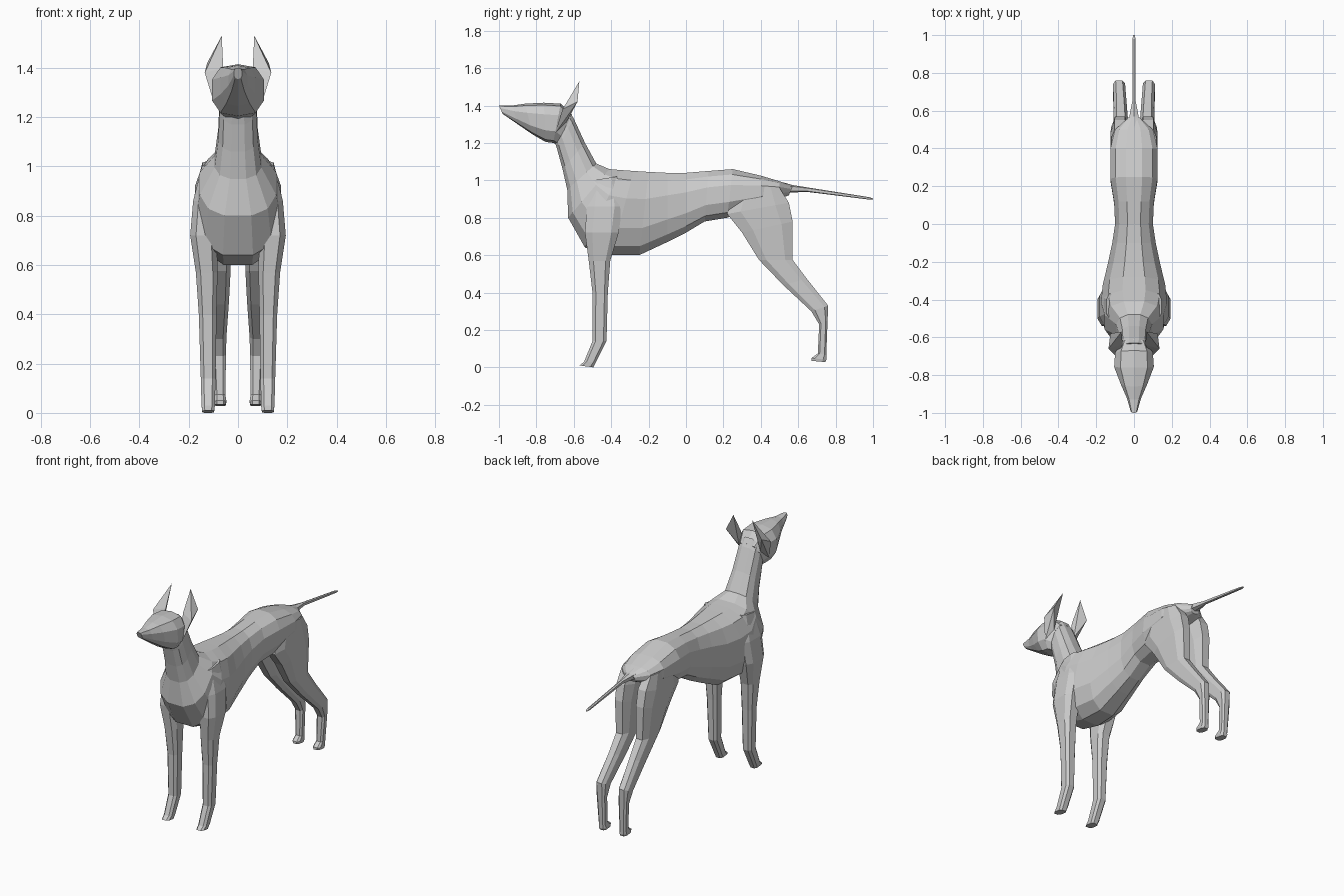
import bpy, bmesh
from math import sin, cos, tau, copysign

cube = bpy.data.objects.get("Cube")
if cube:
    bpy.data.objects.remove(cube)

coat = bpy.data.materials.new("grey coat")
coat.use_nodes = True
grey = (.6, .6, .6, 1)
coat.diffuse_color = grey
coat.node_tree.nodes["Principled BSDF"].inputs["Base Color"].default_value = grey


def finish(name, bm, mirrored):
    bmesh.ops.recalc_face_normals(bm, faces=bm.faces[:])
    mesh = bpy.data.meshes.new(name)
    bm.to_mesh(mesh)
    bm.free()
    mesh.materials.append(coat)
    obj = bpy.data.objects.new(name, mesh)
    bpy.context.collection.objects.link(obj)
    if mirrored:
        obj.modifiers.new("Mirror", "MIRROR").use_mirror_merge = False
    return obj


def squash(value, power):
    return copysign(abs(value) ** power, value)


def loft(name, stations, sides, power=.8, mirrored=False):
    """Skin rings; each spans two (y, z) points with a half width and centre x."""
    bm = bmesh.new()
    rings = []
    for (ya, za), (yb, zb), half, *centre in stations:
        x = centre[0] if centre else 0
        ring = []
        for i in range(sides):
            angle = tau * (i + .5) / sides
            # stretch so the flat ends of the ring reach both given points
            t = squash(sin(angle), power) / squash(cos(tau / sides / 2), power)
            s = squash(cos(angle), power) / squash(cos(tau / sides / 2), power)
            t = (1 - max(-1, min(1, t))) / 2
            s = max(-1, min(1, s))
            ring.append(bm.verts.new((x + half * s, ya + (yb - ya) * t, za + (zb - za) * t)))
        rings.append(ring)
    for lower, upper in zip(rings, rings[1:]):
        for i in range(sides):
            j = (i + 1) % sides
            bm.faces.new((lower[i], lower[j], upper[j], upper[i]))
    bm.faces.new(rings[0])
    bm.faces.new(rings[-1])
    return finish(name, bm, mirrored)


# Head: nose to nape, upper point then lower point
loft("head", [
    ((-1, 1.4), (-.98, 1.355), .017),
    ((-.93, 1.4), (-.9, 1.3), .038),
    ((-.86, 1.41), (-.82, 1.245), .07),
    ((-.76, 1.415), (-.75, 1.205), .105),
    ((-.67, 1.41), (-.71, 1.2), .1),
    ((-.61, 1.35), (-.69, 1.19), .072),
], 10)

# Neck and torso: nape to rump, back line then belly line
loft("neck_and_torso", [
    ((-.63, 1.38), (-.7, 1.2), .07),
    ((-.6, 1.33), (-.69, 1.17), .075),
    ((-.54, 1.2), (-.66, 1.06), .08),
    ((-.48, 1.09), (-.635, .95), .095),
    ((-.41, 1.06), (-.63, .8), .155),
    ((-.35, 1.055), (-.54, .64), .175),
    ((-.28, 1.05), (-.4, .6), .165),
    ((-.2, 1.045), (-.25, .6), .14),
    ((-.1, 1.04), (-.1, .67), .115),
    ((0, 1.04), (0, .72), .1),
    ((.12, 1.05), (.1, .78), .105),
    ((.25, 1.06), (.22, .8), .125),
    ((.4, 1.025), (.4, .86), .125),
    ((.5, .995), (.5, .9), .1),
    ((.57, .97), (.55, .92), .03),
], 12)

# Tail: tapers quickly to a thin whip
loft("tail", [
    ((.48, 1), (.48, .93), .05),
    ((.57, .975), (.56, .935), .025),
    ((.65, .962), (.65, .938), .009),
    ((.98, .91), (.98, .897), .008),
    ((1, .903), (1, .898), .004),
], 6)

# Front legs: shoulder to toes, front point then back point
loft("front_legs", [
    ((-.5, 1), (-.37, 1.02), .03, .115),
    ((-.53, .86), (-.34, .86), .05, .132),
    ((-.54, .72), (-.36, .72), .054, .14),
    ((-.52, .57), (-.405, .57), .044, .127),
    ((-.5, .4), (-.418, .4), .036, .123),
    ((-.5, .14), (-.425, .14), .03, .121),
    ((-.545, .03), (-.48, .03), .027, .121),
    ((-.57, .01), (-.495, 0), .024, .121),
], 8, .65, True)

# Hind legs: thigh, hock and paw
loft("hind_legs", [
    ((.28, .98), (.5, .96), .04, .08),
    ((.22, .82), (.55, .88), .05, .075),
    ((.3, .72), (.57, .78), .047, .074),
    ((.39, .575), (.57, .575), .04, .07),
    ((.52, .44), (.645, .475), .035, .072),
    ((.67, .3), (.76, .33), .032, .079),
    ((.712, .23), (.757, .25), .028, .077),
    ((.705, .075), (.75, .065), .022, .073),
    ((.672, .05), (.75, .04), .025, .072),
    ((.672, .035), (.745, .028), .022, .072),
], 8, .65, True)

# Ears: pointed, flared outwards
bm = bmesh.new()
for point in [(.066, -.57, 1.53), (.06, -.64, 1.4), (.135, -.66, 1.38),
              (.125, -.58, 1.42), (.095, -.7, 1.25), (.075, -.64, 1.31)]:
    bm.verts.new(point)
bmesh.ops.convex_hull(bm, input=bm.verts[:])
finish("ears", bm, True)
